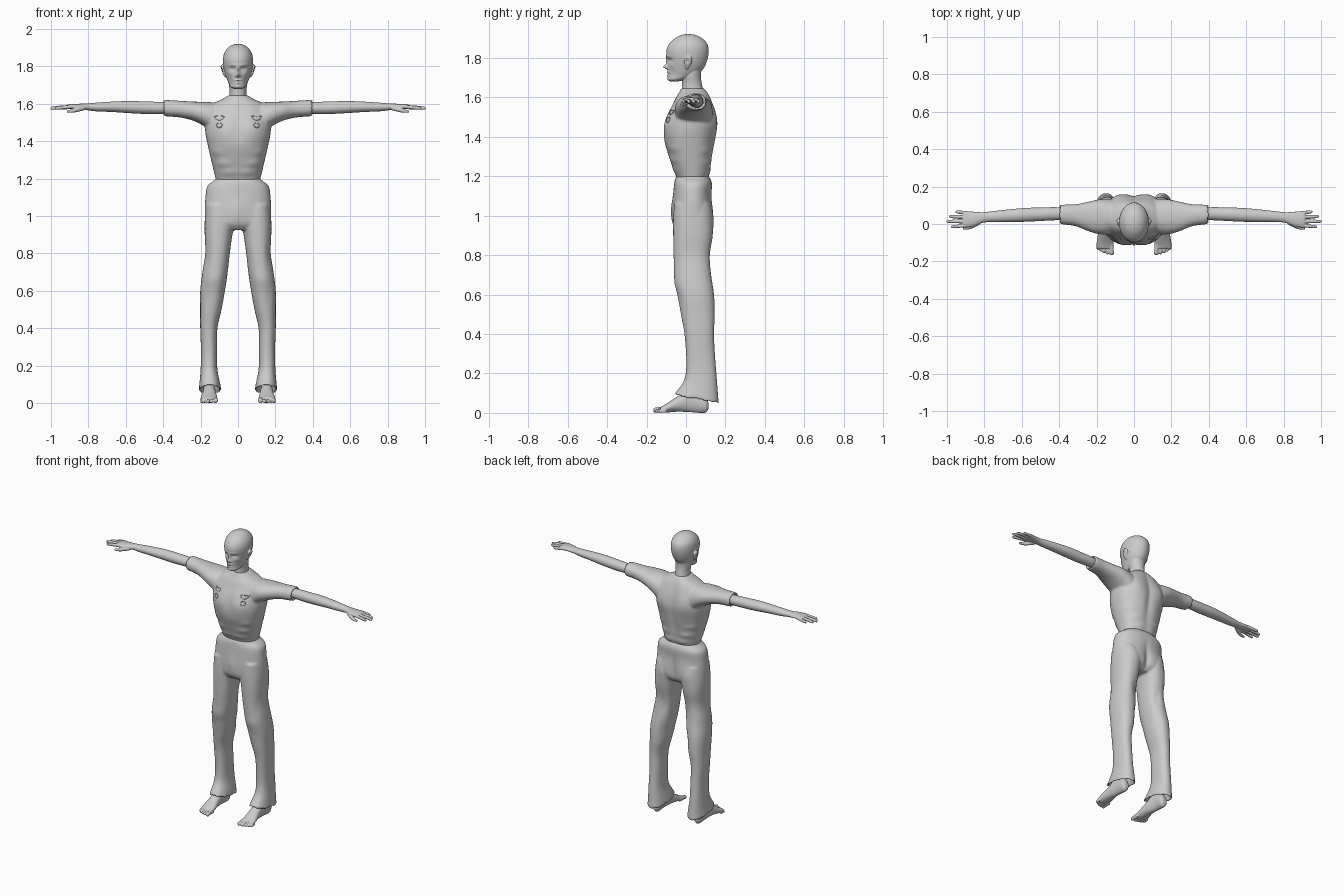
import bpy
import bmesh
from math import cos, sin, pi, exp, copysign
from mathutils import Vector
from mathutils.bvhtree import BVHTree

default_cube = bpy.data.objects.get("Cube")
if default_cube:
    bpy.data.objects.remove(default_cube, do_unlink=True)

CM = 0.01  # every measurement below is in hundredths of a unit
AXES = {"x": (0, 1, 2), "y": (1, 0, 2), "z": (2, 0, 1)}

grey = bpy.data.materials.new("plain grey")
grey.use_nodes = True
grey.diffuse_color = (0.6, 0.6, 0.6, 1)
shader = next(n for n in grey.node_tree.nodes if n.type == "BSDF_PRINCIPLED")
shader.inputs["Base Color"].default_value = grey.diffuse_color
shader.inputs["Roughness"].default_value = 0.7


def spline(rows, steps):
    """Catmull-Rom interpolation through rows of numbers."""
    result = []
    last = len(rows) - 1
    for i in range(last):
        before, start = rows[max(i - 1, 0)], rows[i]
        end, after = rows[i + 1], rows[min(i + 2, last)]
        for k in range(steps):
            t = k / steps
            result.append([
                b + t * (c - a) / 2
                + t * t * (a - 2.5 * b + 2 * c - d / 2)
                + t ** 3 * (3 * (b - c) + d - a) / 2
                for a, b, c, d in zip(before, start, end, after)])
    result.append(list(rows[last]))
    return result


def loft(bm, axis, rows, sides=40, steps=5, square=2.0, mirror=False):
    """Skin closed rings; a row is position, then low and high on both other axes."""
    main, across, up = AXES[axis]
    for flip in ((1, -1) if mirror else (1,)):
        rings = []
        for pos, a0, a1, b0, b1 in spline(rows, steps):
            ring = []
            for k in range(sides):
                angle = 2 * pi * k / sides
                c, s = (copysign(abs(v) ** (2 / square), v)
                        for v in (cos(angle), sin(angle)))
                p = Vector()
                p[main] = pos
                p[across] = (a0 + a1) / 2 + c * (a1 - a0) / 2
                p[up] = (b0 + b1) / 2 + s * (b1 - b0) / 2
                p.x *= flip
                ring.append(bm.verts.new(p * CM))
            rings.append(ring)
        for lower, upper in zip(rings, rings[1:]):
            for k in range(sides):
                n = (k + 1) % sides
                bm.faces.new((lower[k], lower[n], upper[n], upper[k]))
        bm.faces.new(rings[0])
        bm.faces.new(rings[-1])


def sculpt(bm, centre, radius, push):
    """Move vertices with a soft brush, on both sides when off the middle."""
    for flip in ((1, -1) if centre[0] else (1,)):
        middle = Vector((centre[0] * flip, centre[1], centre[2]))
        move = Vector((push[0] * flip, push[1], push[2])) * CM
        for v in bm.verts:
            d = v.co / CM - middle
            v.co += move * exp(-sum((d[i] / radius[i]) ** 2 for i in range(3)))


def finish(bm, name, voxel, smoothing=3):
    """Fuse the overlapping lofts of one part into a smooth skin."""
    bmesh.ops.recalc_face_normals(bm, faces=bm.faces[:])
    mesh = bpy.data.meshes.new(name)
    bm.to_mesh(mesh)
    bm.free()
    mesh.materials.append(grey)
    mesh.shade_smooth()
    obj = bpy.data.objects.new(name, mesh)
    bpy.context.collection.objects.link(obj)
    fuse = obj.modifiers.new("fuse", "REMESH")
    fuse.mode = "VOXEL"
    fuse.voxel_size = voxel * CM
    fuse.use_smooth_shade = True
    relax = obj.modifiers.new("relax", "SMOOTH")
    relax.factor = 0.5
    relax.iterations = smoothing
    return obj


# Head: skull, face, ears and neck
bm = bmesh.new()
loft(bm, "z", [
    (168, -2, 2, -8, -4), (169, -4, 4, -9, 0), (171, -5, 5, -9, 5),
    (174, -6.2, 6.2, -9.2, 8.5), (178, -7.4, 7.4, -9.3, 10.5),
    (183, -8, 8, -10, 11.5), (187, -7.4, 7.4, -8.6, 10.8),
    (190, -5.4, 5.4, -5.5, 8), (191.5, -3, 3, -2.5, 5), (192, -1, 1, 0, 2),
], sides=72, steps=7)
FRONT, BACK = -9, 13
for x, z, wide, tall, depth in [
        (0, 178, 0.9, 2.2, -1), (0, 175.4, 0.9, 1, -2.6), (1.2, 175, 0.6, 0.6, -0.7),
        (3, 178.7, 1.6, 1, 1.1), (2.8, 180.6, 2, 0.7, -0.5), (3, 178.5, 0.8, 0.5, -0.5),
        (0, 172.6, 1.8, 0.5, -0.8), (0, 171, 1.6, 0.5, -0.7), (0, 171.8, 2.2, 0.3, 0.4),
        (0, 169.2, 1.6, 0.9, -0.5), (4.5, 172.5, 1.3, 2, 0.6), (4.4, 176, 1.3, 1, -0.4)]:
    sculpt(bm, (x, FRONT, z), (wide, 4, tall), (0, depth, 0))
loft(bm, "z", [(158, -6, 6, -2, 11), (163, -4.8, 4.8, -2, 9), (167, -4.5, 4.5, -2, 8),
               (171, -5, 5, -2, 7.5), (175, -5, 5, 0, 8)])
loft(bm, "z", [(174.2, 6.2, 7, 0, 1), (175.5, 6.5, 7.8, -0.6, 1.8), (178, 7, 9, -1, 3),
               (180, 7.3, 9.4, -0.6, 3), (181, 7.6, 8.6, 0.4, 2)], sides=20, mirror=True)
sculpt(bm, (9.2, 0.6, 178.3), (0.8, 0.9, 1.4), (-0.9, 0, 0))
finish(bm, "head", 0.3, 1)

# Shirt: torso and short sleeves
bm = bmesh.new()
loft(bm, "z", [
    (116, -11, 11, -4, 10), (120, -12, 12, -5, 11.5), (125, -13.2, 13.2, -7, 12.6),
    (131, -14.6, 14.6, -9, 13.6), (138, -16.2, 16.2, -11, 15), (145, -17.5, 17.5, -11, 16),
    (151, -17.5, 17.5, -9.5, 15.4), (156, -16.5, 16.5, -7, 14), (160, -13.5, 13.5, -5, 12.4),
    (162.5, -8.5, 8.5, -3.4, 11), (164.5, -5.3, 5.3, -2.5, 9.5),
], sides=56, square=2.3)
loft(bm, "x", [
    (6, 0, 10, 150, 159), (12, -5, 13, 144, 160.6), (18, -5.5, 13.2, 148, 161),
    (24, -4, 12, 151, 161.2), (31, -1.2, 10.6, 152.7, 161.6), (39, 0, 10.2, 153.4, 162),
    (39.6, 1, 9.2, 154.2, 161.2), (37, 2, 8.4, 155, 160.5),
], square=2.2, mirror=True)
sculpt(bm, (8, -10, 146), (6, 6, 6), (0, -0.8, 0))
sculpt(bm, (0, -11, 148), (3, 5, 8), (0, 0.7, 0))
sculpt(bm, (9, BACK, 149), (4, 6, 6), (0, 1, 0))
sculpt(bm, (0, BACK, 144), (2.5, 6, 16), (0, -1.6, 0))
for x, z in [(9, 128), (13, 134), (5, 123)]:  # loose cloth above the waist
    sculpt(bm, (x, FRONT, z), (4, 6, 1.6), (0, -0.7, 0))
    sculpt(bm, (x, BACK, z - 1), (4, 6, 1.6), (0, 0.7, 0))
shirt = finish(bm, "shirt", 0.7)

# Trousers: hips and flared legs with hollow hems
bm = bmesh.new()
loft(bm, "z", [
    (120, -11.8, 11.8, -4.6, 11.4), (119, -12.8, 12.8, -5.4, 12.2),
    (116, -16.4, 16.4, -6, 13.2), (110, -17.4, 17.4, -6.5, 13), (102, -17.8, 17.8, -7, 13.4),
    (96, -17, 17, -6.6, 13), (92.5, -11, 11, -4, 10),
], sides=56, square=2.3)
loft(bm, "z", [
    (106, 3, 17, -6, 12), (98, 1.5, 17.8, -6.5, 13.2), (90, 3, 17.8, -6.5, 13.5),
    (80, 4.4, 17.5, -6.3, 12.2), (70, 5.5, 19, -5.8, 12.8), (60, 7, 20.2, -4.4, 14.2),
    (50, 8.8, 20.2, -2.6, 14.6), (40, 11, 20.2, -0.8, 14.2), (28, 11.2, 19.8, 0, 14.8),
    (18, 11, 20, -0.6, 15.6), (11, 9.6, 20.6, -4, 16.2), (7.5, 9, 21, -5.8, 16.5),
    (7.8, 9.8, 20.2, -5, 15.7), (14, 11.6, 19.4, 0, 14.6),
], square=2.3, mirror=True)
sculpt(bm, (8.5, BACK, 100), (5, 6, 6), (0, 1, 0))
sculpt(bm, (0, BACK, 99), (2, 6, 9), (0, -1.6, 0))
sculpt(bm, (0, -7, 103), (3, 5, 6), (0, -0.7, 0))
sculpt(bm, (12, -4, 66), (5, 6, 4), (0, -0.6, 0))
sculpt(bm, (15, 16, 6), (9, 9, 7), (0, 0, -2.4))
sculpt(bm, (15, -6, 7), (9, 6, 5), (0, 0, 2))
for z in (24, 57, 75):  # creases along the legs
    sculpt(bm, (17, FRONT, z), (2, 9, 6), (0, 0.9, 0))
    sculpt(bm, (9, BACK, z), (2, 9, 6), (0, -0.9, 0))
finish(bm, "trousers", 0.7)

# Arms with palms, fingers and thumbs
bm = bmesh.new()
loft(bm, "x", [
    (32, 2.5, 8.5, 155, 160.5), (42, 2, 9, 154.6, 161), (50, 1.6, 8.8, 154.6, 161.3),
    (58, 1.2, 8.6, 155, 161.5), (67, 1, 7.8, 155.6, 161.2), (76, 1, 6.8, 156, 160.6),
    (81, 0.6, 6.3, 156.6, 160.2), (86, -1.4, 6.6, 157, 160), (90, -1.8, 6.8, 157.2, 159.8),
    (91.5, -1, 6, 157.8, 159.4),
], sides=32, mirror=True)
for tip, y, drift in [(98, -0.8, -0.8), (100.4, 1.4, 0), (99, 3.7, 0.4), (95.6, 5.8, 0.8)]:
    loft(bm, "x", [(x, y + d * drift - r, y + d * drift + r, 158.4 - r - d, 158.6 + r - d)
                   for x, r, d in [(88, 0.9, 0), (tip - 4, 0.9, 0.5),
                                   (tip - 1, 0.8, 0.8), (tip, 0.3, 1)]],
         sides=14, mirror=True)
loft(bm, "x", [(82, 0, 2.4, 156.6, 158.8), (86, -2.2, 0.4, 155.6, 158),
               (89, -3, -1, 155.2, 157), (91.5, -2.9, -1.5, 155.2, 156.5)],
     sides=16, mirror=True)
finish(bm, "arms", 0.36, 2)

# Bare feet with toes
bm = bmesh.new()
loft(bm, "y", [
    (11.4, 14, 17, 2, 5), (9.5, 12.8, 18.2, 0, 9), (3, 12.6, 18.4, 0.3, 13),
    (-4, 11.6, 19, 0.6, 8.6), (-10, 11, 20, 0.2, 4.6), (-13, 11.4, 19.6, 0.6, 3),
], sides=32, mirror=True)
for x, tip, r in [(12, -16.6, 1.3), (14.2, -16.2, 0.9), (16, -15.6, 0.9),
                  (17.7, -14.8, 0.8), (19.3, -13.8, 0.8)]:
    loft(bm, "y", [(y, x - r * k, x + r * k, r - r * k, r + r * k + lift)
                   for y, k, lift in [(-10, 0.9, 1), (tip + 2, 0.9, 0.4),
                                      (tip + 0.7, 1, 0), (tip, 0.4, 0)]],
         sides=14, mirror=True)
finish(bm, "feet", 0.36, 2)

# Raised trim on the shirt: pocket flaps, buttons and neckline
depsgraph = bpy.context.evaluated_depsgraph_get()
depsgraph.update()
surface = BVHTree.FromObject(shirt, depsgraph)


def trim(name, outline, thickness):
    """Closed cord laid on the chest along an outline of x and z."""
    curve = bpy.data.curves.new(name, "CURVE")
    curve.dimensions = "3D"
    curve.bevel_depth = thickness * CM
    curve.bevel_resolution = 1
    curve.materials.append(grey)
    hits = [surface.ray_cast(Vector((x * CM, -1, z * CM)), Vector((0, 1, 0)))[0]
            for x, z in outline]
    hits = [h for h in hits if h]
    line = curve.splines.new("POLY")
    line.points.add(len(hits) - 1)
    for point, hit in zip(line.points, hits):
        point.co = (*hit, 1)
    line.use_cyclic_u = True
    bpy.context.collection.objects.link(bpy.data.objects.new(name, curve))


turns = [2 * pi * k / 20 for k in range(20)]
for label, side in (("left", 1), ("right", -1)):
    trim(label + "_pocket_flap",
         [(side * 10 + 2.6 * cos(a), 152.8 + sin(a) + 0.5 * cos(2 * a)) for a in turns], 0.25)
    trim(label + "_pocket_button",
         [(side * 10 + 1.5 * cos(a), 148.6 + 1.3 * sin(a)) for a in turns], 0.25)
